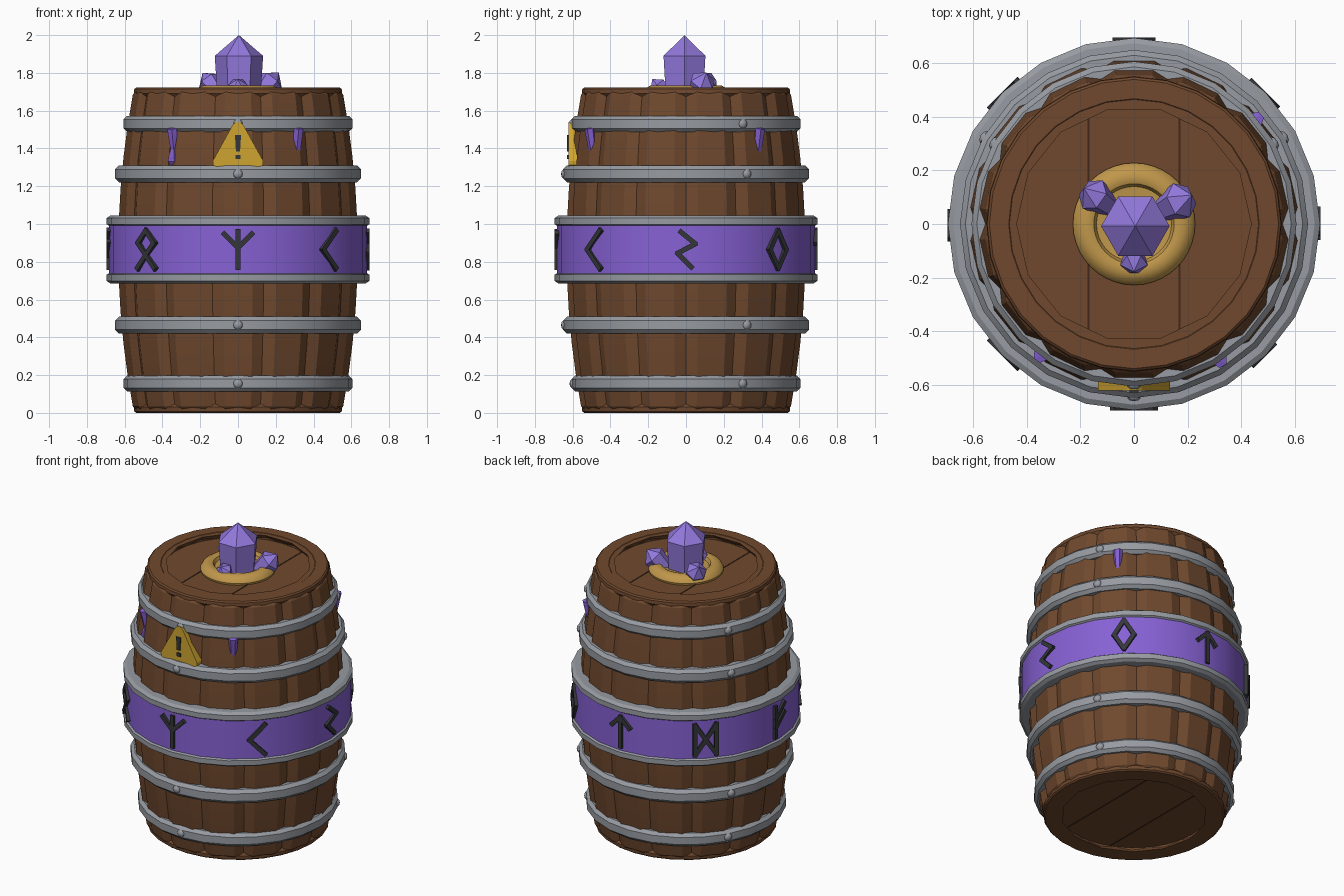
import bpy, bmesh, math
from mathutils import Matrix, Vector

if "Cube" in bpy.data.objects:
    bpy.data.objects.remove(bpy.data.objects["Cube"])


def mat(name, col):
    m = bpy.data.materials.new(name)
    m.diffuse_color = (*col, 1)
    m.use_nodes = True
    m.node_tree.nodes["Principled BSDF"].inputs["Base Color"].default_value = m.diffuse_color
    return m


WOOD = mat("brown wood", (0.16, 0.066, 0.027))
SEAM = mat("dark seam", (0.05, 0.02, 0.01))
STEEL = mat("grey steel", (0.31, 0.33, 0.36))
PURPLE = mat("purple band", (0.24, 0.12, 0.66))
CRYSTAL = mat("light purple crystal", (0.29, 0.19, 0.72))
GOLD = mat("gold", (0.53, 0.31, 0.07))
YELLOW = mat("sign yellow", (0.62, 0.37, 0.03))
DARK = mat("dark iron", (0.035, 0.037, 0.042))


def finish(name, bm, material, smooth=None):
    bmesh.ops.remove_doubles(bm, verts=bm.verts, dist=1e-5)
    bmesh.ops.recalc_face_normals(bm, faces=bm.faces)
    me = bpy.data.meshes.new(name)
    bm.to_mesh(me)
    bm.free()
    me.materials.append(material)
    ob = bpy.data.objects.new(name, me)
    bpy.context.collection.objects.link(ob)
    if smooth:
        bpy.ops.object.select_all(action='DESELECT')
        ob.select_set(True)
        bpy.context.view_layer.objects.active = ob
        bpy.ops.object.shade_smooth_by_angle(angle=math.radians(smooth))
    return ob


def lathe(bm, prof, n, closed=False, mtx=Matrix(), phase=0.0):
    """Revolve (radius, z) points about z."""
    rings = []
    for r, z in prof:
        rings.append([bm.verts.new(mtx @ Vector((r * math.cos(phase + math.tau * i / n),
                                                 r * math.sin(phase + math.tau * i / n), z)))
                      for i in range(n)] if r > 1e-6 else [bm.verts.new(mtx @ Vector((0, 0, z)))] * n)
    pairs = list(zip(rings, rings[1:])) + ([(rings[-1], rings[0])] if closed else [])
    for a, b in pairs:
        for i in range(n):
            j = (i + 1) % n
            vs = list(dict.fromkeys((a[i], a[j], b[j], b[i])))
            if len(vs) > 2:
                bm.faces.new(vs)


def box(bm, mtx, size):
    bmesh.ops.create_cube(bm, size=1, matrix=mtx @ Matrix.Diagonal((*size, 1)))


def prism(bm, pts, y0, y1):
    """Extrude an (x, z) outline along y."""
    a = [bm.verts.new((x, y0, z)) for x, z in pts]
    b = [bm.verts.new((x, y1, z)) for x, z in pts]
    bm.faces.new(a)
    bm.faces.new(b[::-1])
    for i in range(len(pts)):
        j = (i + 1) % len(pts)
        bm.faces.new((a[i], b[i], b[j], a[j]))


def outward(angle, r, z):
    """Frame on the barrel side: x to the right, y up, z outward."""
    c, s = math.cos(angle), math.sin(angle)
    return Matrix(((-s, 0, c, r * c), (c, 0, s, r * s), (0, 1, 0, z), (0, 0, 0, 1)))


def barrel_r(z):
    return 0.637 - 0.084 * ((z - 0.86) / 0.86) ** 2


# Staves: bulging boards with chamfered long edges and ends
bm = bmesh.new()
COUNT, HALF = 14, math.pi / 14
zs = [0.0, 0.035] + [0.035 + 1.65 * i / 10 for i in range(1, 11)] + [1.72]
for k in range(COUNT):
    mid = -math.pi / 2 + k * 2 * HALF
    rows = []
    for i, z in enumerate(zs):
        R = barrel_r(z) - (0.025 if i in (0, len(zs) - 1) else 0)
        sec = [(-1, R - 0.09), (-1, R - 0.024), (-0.55, R), (0.55, R), (1, R - 0.024), (1, R - 0.09)]
        rows.append([bm.verts.new((r * math.cos(mid + t * HALF), r * math.sin(mid + t * HALF), z))
                     for t, r in sec])
    for a, b in zip(rows, rows[1:]):
        for i in range(6):
            j = (i + 1) % 6
            bm.faces.new((a[i], a[j], b[j], b[i]))
    bm.faces.new(rows[0])
    bm.faces.new(rows[-1])
    bmesh.ops.remove_doubles(bm, verts=[], dist=0)
finish("staves", bm, WOOD, 12)

# End rims, recessed end boards and their seams
for name, base, s in (("top", 1.722, 1), ("bottom", 0.0, -1)):
    bm = bmesh.new()
    prof = [(0.46, -0.1), (0.46, -0.006), (0.468, 0), (0.54, 0), (0.549, -0.008), (0.551, -0.03), (0.5, -0.1)]
    lathe(bm, [(r, base + s * z) for r, z in prof], 28, True)
    finish(name + "_rim", bm, WOOD, 30)
    bm = bmesh.new()
    lathe(bm, [(0, base - s * 0.08), (0.465, base - s * 0.08), (0.465, base - s * 0.04), (0, base - s * 0.04)], 28)
    finish(name + "_boards", bm, WOOD)
    bm = bmesh.new()
    for x in (-0.17, 0.17):
        box(bm, Matrix.Translation((x, 0, base - s * 0.04)), (0.008, 0.85, 0.004))
    finish(name + "_board_seams", bm, SEAM)

# Steel hoops: (height, radius, half width)
HOOPS = [(0.155, 0.605, 0.043), (0.465, 0.65, 0.045), (0.715, 0.695, 0.03),
         (1.015, 0.695, 0.03), (1.265, 0.65, 0.045), (1.53, 0.607, 0.043)]
bm = bmesh.new()
for z, r, h in HOOPS:
    lathe(bm, [(r - 0.075, z - h), (r - 0.02, z - h), (r, z - h * 0.55),
               (r, z + h * 0.55), (r - 0.02, z + h), (r - 0.075, z + h)], 24, True)
finish("steel_hoops", bm, STEEL, 30)

# Three domed rivets on each narrow hoop
bm = bmesh.new()
for z, r, h in HOOPS:
    if h > 0.035:
        for k in range(3):
            lathe(bm, [(0.025, -0.012), (0.025, 0.003), (0.017, 0.012), (0, 0.016)], 10,
                  mtx=outward(-math.pi / 2 + k * math.tau / 3, r - 0.004, z))
finish("hoop_rivets", bm, STEEL, 50)

# Wide purple band
bm = bmesh.new()
lathe(bm, [(0.6, 0.735), (0.684, 0.735), (0.684, 0.995), (0.6, 0.995)], 24, True)
finish("purple_band", bm, PURPLE, 30)

# Carved symbols around the band, each a set of polylines
SYMBOLS = [
    [[(0, -.1), (0, .1)], [(-.075, .085), (0, .01), (.075, .085)]],
    [[(.045, .1), (-.05, 0), (.045, -.1)]],
    [[(-.03, .095), (.05, .03), (-.045, -.02), (.03, -.095)]],
    [[(0, .1), (.06, 0), (0, -.1), (-.06, 0), (0, .1)]],
    [[(0, -.1), (0, .1)], [(-.065, .035), (0, .1), (.065, .035)]],
    [[(-.065, -.1), (-.065, .1), (.065, -.1), (.065, .1), (-.065, -.1)]],
    [[(-.04, -.1), (-.04, .1)], [(-.04, .02), (.05, .1)], [(-.04, -.04), (.05, .04)]],
    [[(-.065, -.1), (.06, .035), (0, .1), (-.06, .035), (.065, -.1)]],
]
bm = bmesh.new()
for k, lines in enumerate(SYMBOLS):
    frame = outward(-math.pi / 2 + k * math.pi / 4, 0.678, 0.865)
    for line in lines:
        for p, q in zip(line, line[1:]):
            d = Vector(q) - Vector(p)
            m = Matrix.Translation(((p[0] + q[0]) / 2, (p[1] + q[1]) / 2, 0)) @ \
                Matrix.Rotation(math.atan2(d.y, d.x), 4, 'Z')
            box(bm, frame @ m, (d.length + 0.018, 0.026, 0.036))
finish("band_symbols", bm, DARK)

# Warning sign with clipped corners, and its mark
bm = bmesh.new()
right = [(0.115, 1.305), (0.132, 1.312), (0.134, 1.333), (0.028, 1.525), (0.012, 1.54)]
prism(bm, right + [(-x, z) for x, z in reversed(right)], -0.622, -0.57)
finish("warning_sign", bm, YELLOW)
bm = bmesh.new()
prism(bm, [(-0.011, 1.385), (0.011, 1.385), (0.016, 1.47), (-0.016, 1.47)], -0.629, -0.62)
prism(bm, [(-0.014, 1.343), (0.014, 1.343), (0.014, 1.366), (-0.014, 1.366)], -0.629, -0.62)
finish("warning_mark", bm, DARK)

# Oozing drips: (angle in degrees, length)
bm = bmesh.new()
for deg, L in ((234.6, 0.215), (-57.8, 0.27), (40.6, 0.245)):
    m = outward(math.radians(deg), 0.602, 1.51) @ Matrix.Rotation(math.radians(-90 + 9), 4, 'X')
    m = m @ Matrix.Rotation(math.pi, 4, 'X') if (m @ Vector((0, 0, 1))).z < 1.51 else m
    lathe(bm, [(0, 0), (0.029, -0.004), (0.027, -0.04), (0.02, -L + 0.1), (0.036, -L + 0.065),
               (0.042, -L + 0.04), (0.026, -L + 0.008), (0, -L)], 6, mtx=m)
finish("drips", bm, PURPLE)

# Gold socket on the lid
bm = bmesh.new()
lathe(bm, [(0, 1.67), (0.222, 1.67), (0.228, 1.695), (0.215, 1.718), (0.19, 1.732), (0.165, 1.734),
           (0.15, 1.728), (0.14, 1.708), (0.105, 1.704), (0, 1.704)], 40)
finish("gold_socket", bm, GOLD, 35)

# Crystal cluster: one large prism and three small leaning ones
bm = bmesh.new()
lathe(bm, [(0, 1.69), (0.115, 1.69), (0.128, 1.89), (0, 2.0)], 6, mtx=Matrix.Translation((0.005, -0.008, 0)))
finish("large_crystal", bm, CRYSTAL)
bm = bmesh.new()
for x, y, s, h in ((-0.105, 0.075, 1, 0.15), (0.12, 0.06, 1.1, 0.155), (0.0, -0.115, 0.8, 0.1)):
    lean = Vector((x, y, 0.14)).to_track_quat('Z', 'Y').to_matrix().to_4x4()
    m = Matrix.Translation((x, y, 1.69)) @ lean
    lathe(bm, [(0, -0.01), (0.048 * s, -0.01), (0.064 * s, h * 0.6), (0, h)], 6, mtx=m)
finish("small_crystals", bm, CRYSTAL)
